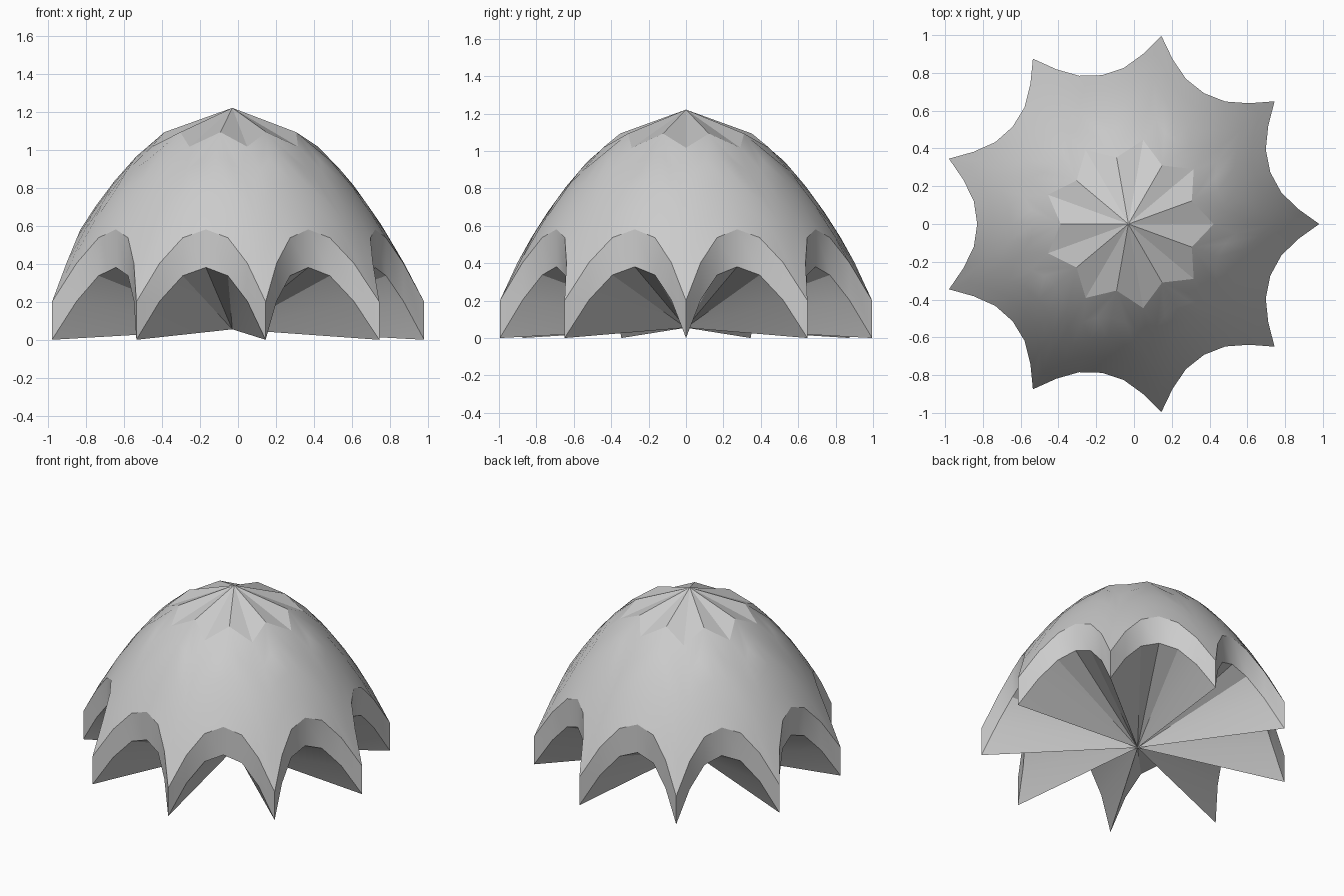
import bpy, bmesh, math

if "Cube" in bpy.data.objects:
    bpy.data.objects.remove(bpy.data.objects["Cube"], do_unlink=True)

LOBES = 9
CX = -0.03            # dome axis
TOP = 1.221           # apex height
WALL = 0.20           # height of the rim wall
HUB_Z = 0.055         # point where the underside ribs meet
# one rim arch, tip to tip: (angle in degrees, radius)
HALF = [(0, 1.0105), (5.0, 0.904), (11.6, 0.827), (20, 0.80)]
ARCH = HALF + [(40 - a, r) for a, r in HALF[2:0:-1]]
N = len(ARCH) * LOBES

mat = bpy.data.materials.new("light grey")
mat.use_nodes = True
col = (0.6, 0.6, 0.6, 1)
mat.diffuse_color = col
mat.node_tree.nodes["Principled BSDF"].inputs["Base Color"].default_value = col

bm = bmesh.new()


def ring(scale, step=1, drop=0.0):
    """Star-shaped ring lying on the paraboloid z = TOP - r^2."""
    verts = []
    for lobe in range(LOBES):
        for a, r in ARCH[::step]:
            t, r = math.radians(a + 40 * lobe), r * scale
            verts.append(bm.verts.new((CX + r * math.cos(t), r * math.sin(t),
                                       TOP - r * r - drop)))
    return verts


def strip(inner, outer):
    for i in range(N):
        j = (i + 1) % N
        bm.faces.new((inner[i], outer[i], outer[j], inner[j])).smooth = True


# dome rings, evenly spaced by area
star = ring(math.sqrt(0.2), 3)
rings = [ring(math.sqrt(k / 5)) for k in (2, 3, 4, 5)]
for a, b in zip(rings, rings[1:]):
    strip(a, b)

# faceted star cap, and its transition to the finer rings
apex = bm.verts.new((CX, 0, TOP))
for s in range(2 * LOBES):
    s2 = (s + 1) % (2 * LOBES)
    bm.faces.new((apex, star[s], star[s2])).smooth = False
    o = [rings[0][(3 * s + k) % N] for k in range(4)]
    a, b = star[s], star[s2]
    if s % 2 == 0:
        tris = [(a, o[0], o[1]), (a, o[1], b), (b, o[1], o[2]), (b, o[2], o[3])]
    else:
        tris = [(a, o[0], o[1]), (a, o[1], o[2]), (a, o[2], b), (b, o[2], o[3])]
    for t in tris:
        bm.faces.new(t).smooth = True

# upright rim wall and ribbed underside
lower = ring(1, drop=WALL)
strip(rings[-1], lower)
hub = bm.verts.new((CX, 0, HUB_Z))
for i in range(N):
    bm.faces.new((lower[i], hub, lower[(i + 1) % N])).smooth = True

bmesh.ops.recalc_face_normals(bm, faces=bm.faces)
# keep rim corners and rib creases sharp
for e in bm.edges:
    e.smooth = e.calc_face_angle(0) < math.radians(30)

mesh = bpy.data.meshes.new("scalloped_dome")
bm.to_mesh(mesh)
bm.free()
mesh.materials.append(mat)
dome = bpy.data.objects.new("scalloped_dome", mesh)
bpy.context.collection.objects.link(dome)
